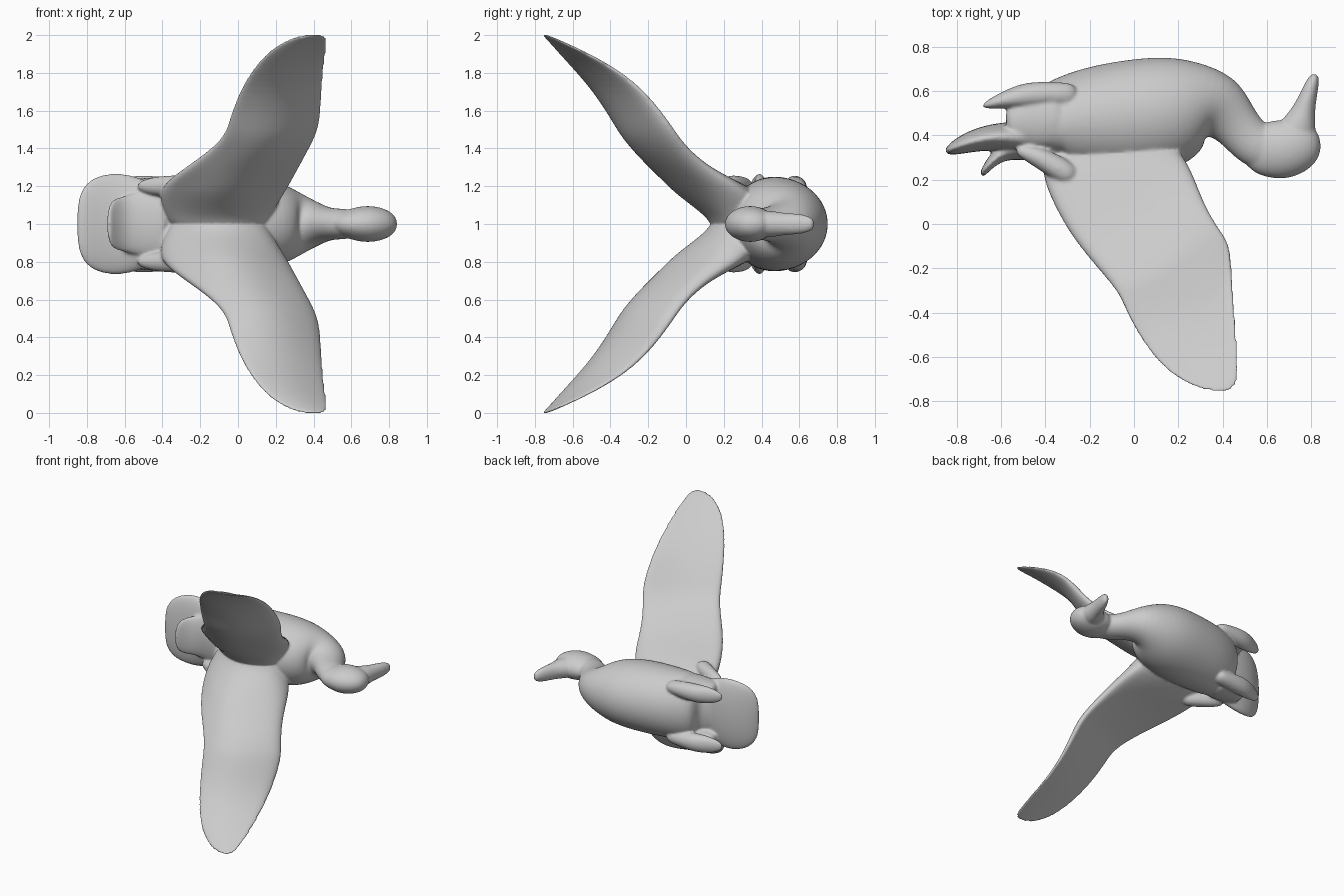
import bpy, math
from mathutils import Vector

grey = bpy.data.materials.new("plain grey")
grey.diffuse_color = (0.6, 0.6, 0.6, 1)
Z0 = 1.0  # height of the symmetry plane
parts = []


def make(name, rings, levels=2):
    """Skin closed rings of points into a capped smooth object."""
    n = len(rings[0])
    verts = [p for r in rings for p in r]
    faces = []
    for i in range(len(rings) - 1):
        for j in range(n):
            k = (j + 1) % n
            faces.append((i * n + j, i * n + k, (i + 1) * n + k, (i + 1) * n + j))
    faces += [tuple(reversed(range(n))), tuple(range(len(verts) - n, len(verts)))]
    me = bpy.data.meshes.new(name)
    me.from_pydata(verts, [], faces)
    me.materials.append(grey)
    ob = bpy.data.objects.new(name, me)
    bpy.context.collection.objects.link(ob)
    bpy.context.view_layer.objects.active = ob
    ob.select_set(True)
    bpy.ops.object.mode_set(mode='EDIT')
    bpy.ops.mesh.select_all(action='SELECT')
    bpy.ops.mesh.normals_make_consistent(inside=False)
    bpy.ops.object.mode_set(mode='OBJECT')
    ob.modifiers.new("smooth", 'SUBSURF').levels = levels
    bpy.ops.object.modifier_apply(modifier="smooth")
    ob.select_set(False)
    parts.append(ob)
    return ob


def tube(name, path, z=0.0, n=16, levels=2):
    """Elliptic loft; path rows are x, y, in-plane radius, z radius."""
    rings = []
    for i, (x, y, r, rz) in enumerate(path):
        a, b = path[max(i - 1, 0)], path[min(i + 1, len(path) - 1)]
        t = Vector((b[0] - a[0], b[1] - a[1], 0)).normalized()
        nrm = Vector((-t.y, t.x, 0))
        c = Vector((x, y, Z0 + z))
        rings.append([c + nrm * r * math.cos(q) + Vector((0, 0, rz * math.sin(q)))
                      for q in (2 * math.pi * j / n for j in range(n))])
    return make(name, rings, levels)


# Body running into the curved neck
tube("body_and_neck", [
    (-0.56, 0.39, 0.07, 0.18), (-0.48, 0.39, 0.09, 0.22), (-0.41, 0.405, 0.12, 0.245),
    (-0.365, 0.44, 0.19, 0.25), (-0.34, 0.45, 0.21, 0.253), (-0.2, 0.465, 0.25, 0.257),
    (0.0, 0.48, 0.27, 0.257), (0.18, 0.508, 0.26, 0.24), (0.30, 0.545, 0.20, 0.19),
    (0.39, 0.535, 0.155, 0.13), (0.46, 0.45, 0.108, 0.09), (0.53, 0.365, 0.105, 0.083),
    (0.60, 0.335, 0.11, 0.08), (0.66, 0.33, 0.07, 0.05)])

# Head
tube("head", [(0.48, 0.34, 0.03, 0.02), (0.53, 0.335, 0.10, 0.06), (0.60, 0.335, 0.13, 0.085),
              (0.68, 0.335, 0.14, 0.102), (0.76, 0.36, 0.12, 0.09),
              (0.815, 0.385, 0.08, 0.06), (0.838, 0.39, 0.02, 0.015)])

# Bill
tube("bill", [(0.70, 0.35, 0.11, 0.07), (0.745, 0.44, 0.085, 0.075), (0.765, 0.51, 0.053, 0.06),
              (0.787, 0.58, 0.04, 0.058), (0.806, 0.64, 0.031, 0.048),
              (0.820, 0.68, 0.016, 0.028)])

# Tail fan, a broad thick plate
tube("tail_fan", [(-0.42, 0.38, 0.08, 0.20), (-0.52, 0.39, 0.075, 0.25),
                  (-0.62, 0.395, 0.062, 0.275), (-0.72, 0.378, 0.052, 0.268),
                  (-0.80, 0.348, 0.036, 0.23), (-0.838, 0.33, 0.02, 0.16),
                  (-0.85, 0.326, 0.01, 0.10)], n=20)

# Curled feather tuft above the tail
tube("tail_curl", [(-0.36, 0.34, 0.08, 0.20), (-0.46, 0.345, 0.06, 0.19), (-0.56, 0.335, 0.045, 0.16),
                   (-0.62, 0.305, 0.032, 0.15), (-0.665, 0.255, 0.020, 0.135),
                   (-0.69, 0.215, 0.012, 0.08)])

# Wing stations: z offset, leading x y, trailing x y, back bulge, underside bulge, half thickness
stations = [
    (-0.03, 0.17, 0.31, -0.36, 0.31, 0.13, -0.10, 0.085),
    (0.02, 0.19, 0.31, -0.40, 0.31, 0.14, -0.10, 0.085),
    (0.10, 0.24, 0.29, -0.44, 0.30, 0.23, -0.08, 0.085),
    (0.19, 0.30, 0.24, -0.46, 0.25, 0.34, -0.02, 0.07),
    (0.28, 0.345, 0.12, -0.34, -0.01, 0.225, 0.04, 0.05),
    (0.38, 0.395, 0.02, -0.19, -0.19, 0.17, 0.06, 0.045),
    (0.47, 0.44, -0.04, -0.095, -0.31, 0.135, 0.06, 0.042),
    (0.55, 0.462, -0.09, -0.075, -0.37, 0.115, 0.06, 0.04),
    (0.70, 0.468, -0.20, -0.02, -0.48, 0.09, 0.06, 0.032),
    (0.82, 0.474, -0.35, 0.055, -0.59, 0.07, 0.05, 0.026),
    (0.91, 0.484, -0.52, 0.135, -0.67, 0.05, 0.04, 0.022),
    (0.975, 0.49, -0.67, 0.24, -0.725, 0.02, 0.02, 0.018),
    (1.005, 0.465, -0.75, 0.34, -0.76, 0.0, 0.0, 0.012)]


def wing(name, side):
    rings, m = [], 7
    for dz, lx, ly, tx, ty, back, under, th in stations:
        ring = []
        for j in range(2 * m):
            top = j < m
            f = ((j if top else 2 * m - 1 - j) + 0.3) / (m - 0.4)
            arch = math.sin(math.pi * f)
            h = th * (0.4 + 0.6 * math.sqrt(arch)) * (1.2 - 0.5 * f)
            y = ly + (ty - ly) * f - (back if top else under) * 0.75 * arch + (-h if top else h)
            # thickness also leans along the span so it stays across the surface
            lean = 0.6 * h * max(0, min(dz, 0.3) / 0.3) * (-1 if top else 1) * (1 - dz)
            ring.append((lx + (tx - lx) * f, y, Z0 + side * (dz + lean)))
        rings.append(ring)
    make(name, rings)


# Mirrored parts
for label, s in (("left", 1), ("right", -1)):
    wing(label + "_wing", s)
    # Flank beside the recess under the tail
    tube(label + "_flank", [(-0.30, 0.47, 0.12, 0.07), (-0.42, 0.47, 0.13, 0.06),
                            (-0.51, 0.46, 0.11, 0.055), (-0.58, 0.45, 0.08, 0.045)],
         z=s * 0.19, n=12)
    # Tucked foot
    tube(label + "_foot", [(-0.25, 0.58, 0.06, 0.04), (-0.36, 0.585, 0.058, 0.06),
                           (-0.48, 0.582, 0.064, 0.07), (-0.57, 0.563, 0.045, 0.068),
                           (-0.64, 0.545, 0.026, 0.05), (-0.685, 0.53, 0.01, 0.025)],
         z=s * 0.19, n=12)
    # Inner feather tip at the wing root
    tube(label + "_feather_tip", [(-0.26, 0.20, 0.06, 0.06), (-0.37, 0.27, 0.055, 0.06),
                                  (-0.46, 0.315, 0.045, 0.05), (-0.535, 0.335, 0.02, 0.022)],
         z=s * 0.2, n=12)

# Fuse everything into one continuous skin
bpy.ops.object.select_all(action='DESELECT')
for ob in parts:
    ob.select_set(True)
bird = parts[0]
bpy.context.view_layer.objects.active = bird
bpy.ops.object.join()
bird.name = "flying_bird"
fuse = bird.modifiers.new("fuse", 'REMESH')
fuse.mode = 'VOXEL'
fuse.voxel_size = 0.008
fuse.use_smooth_shade = True
soften = bird.modifiers.new("soften", 'SMOOTH')
soften.factor = 0.5
soften.iterations = 10
for mod in ("fuse", "soften"):
    bpy.ops.object.modifier_apply(modifier=mod)
if not bird.data.materials:
    bird.data.materials.append(grey)
bpy.ops.object.shade_smooth()
